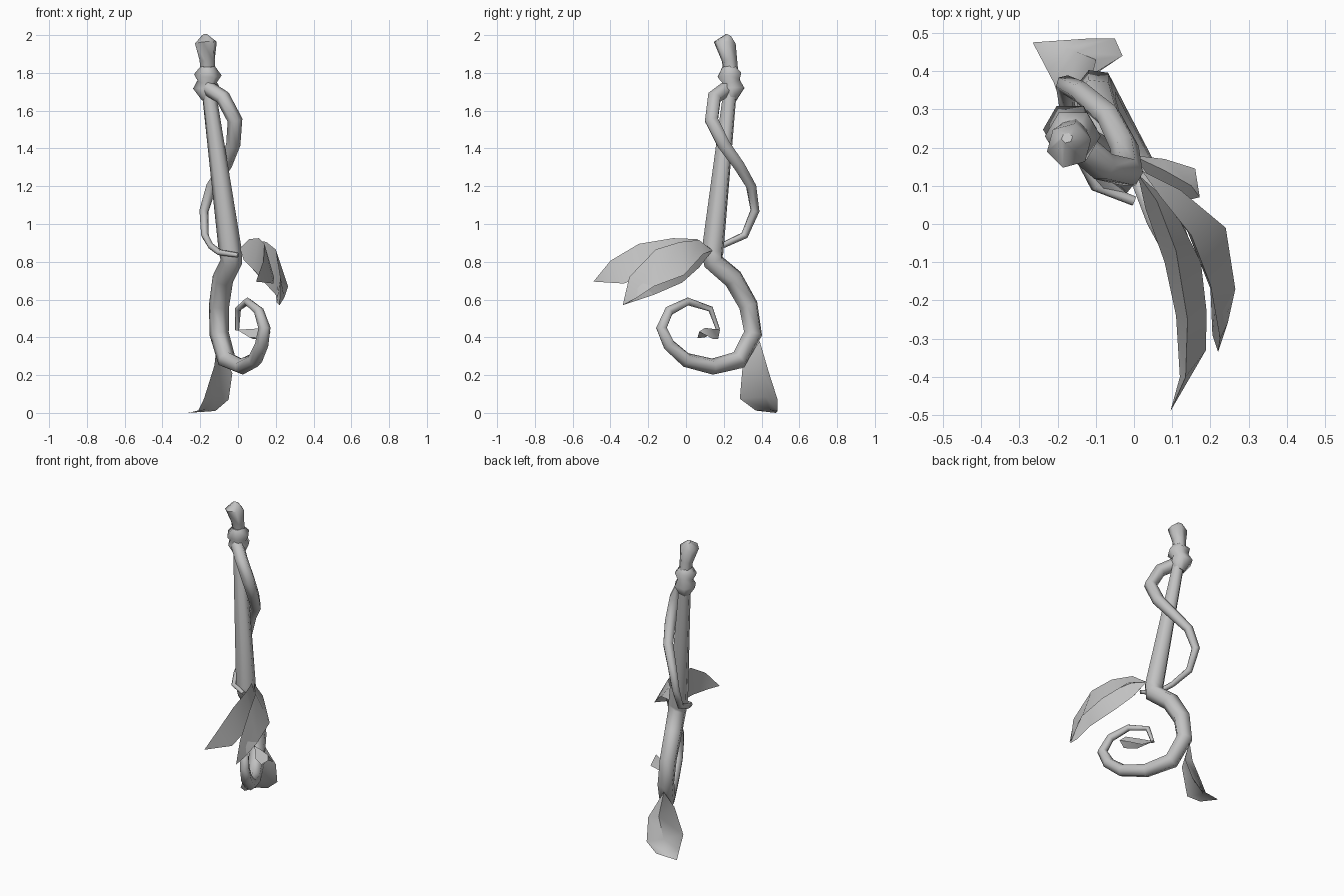
import bpy
import bmesh
import math
from mathutils import Vector

default_cube = bpy.data.objects.get("Cube")
if default_cube:
    bpy.data.objects.remove(default_cube, do_unlink=True)

# One plain grey for the whole ornament
GREY = (0.54, 0.54, 0.54, 1)
grey = bpy.data.materials.new("plain_grey")
grey.use_nodes = True
grey.diffuse_color = GREY
for node in grey.node_tree.nodes:
    if node.type == 'BSDF_PRINCIPLED':
        node.inputs["Base Color"].default_value = GREY


def finish(obj, angle):
    """Select the object alone and smooth its gentle edges."""
    bpy.ops.object.select_all(action='DESELECT')
    obj.select_set(True)
    bpy.context.view_layer.objects.active = obj
    if obj.type == 'CURVE':
        bpy.ops.object.convert(target='MESH')
        obj = bpy.context.view_layer.objects.active
    bpy.ops.object.shade_smooth_by_angle(angle=math.radians(angle))
    return obj


def tube(name, points, resolution=1):
    """Low-poly tapering tube through (x, y, z, radius) points."""
    curve = bpy.data.curves.new(name, 'CURVE')
    curve.dimensions = '3D'
    curve.bevel_depth = 1
    curve.bevel_resolution = resolution
    curve.use_fill_caps = True
    spline = curve.splines.new('POLY')
    spline.points.add(len(points) - 1)
    for target, (x, y, z, radius) in zip(spline.points, points):
        target.co = (x, y, z, 1)
        target.radius = radius
    curve.materials.append(grey)
    obj = bpy.data.objects.new(name, curve)
    bpy.context.collection.objects.link(obj)
    return finish(obj, 65)


def leaf(name, base, rows, tip, thickness):
    """Folded leaf; every row holds its left edge, ridge and right edge."""
    bm = bmesh.new()
    start, end = bm.verts.new(base), bm.verts.new(tip)
    loops = []
    for row in rows:
        left, ridge, right = (Vector(p) for p in row)
        under = ridge.lerp((left + right) / 2, thickness)
        loops.append([bm.verts.new(p) for p in (left, ridge, right, under)])
    for i in range(4):
        j = (i + 1) % 4
        bm.faces.new((start, loops[0][i], loops[0][j]))
        bm.faces.new((end, loops[-1][j], loops[-1][i]))
        for a, b in zip(loops, loops[1:]):
            bm.faces.new((a[i], b[i], b[j], a[j]))
    bmesh.ops.recalc_face_normals(bm, faces=bm.faces)
    mesh = bpy.data.meshes.new(name)
    bm.to_mesh(mesh)
    bm.free()
    mesh.materials.append(grey)
    obj = bpy.data.objects.new(name, mesh)
    bpy.context.collection.objects.link(obj)
    return finish(obj, 65)


# Flared top of the leaning stem
tube("stem_top", [
    (-.175, .225, 2.0, .015), (-.17, .205, 1.96, .06),
    (-.163, .23, 1.87, .042), (-.16, .238, 1.8, .04)])

# Tilted double collar below the flared top
tube("collar", [
    (-.16, .225, 1.835, .038), (-.16, .23, 1.79, .073), (-.163, .24, 1.755, .052),
    (-.167, .247, 1.72, .071), (-.155, .235, 1.66, .036)])

# Shaft widening downward, then winding into a tapering scroll
tube("shaft_and_scroll", [
    (-.157, .235, 1.72, .037), (-.04, .14, .85, .062), (-.035, .145, .8, .058),
    (-.08, .25, .71, .056), (-.1, .33, .57, .054), (-.1, .355, .42, .052),
    (-.06, .28, .28, .05), (.02, .14, .245, .043), (.09, 0, .28, .04),
    (.125, -.09, .36, .036), (.14, -.13, .45, .032), (.11, -.09, .54, .027),
    (.05, .01, .59, .021), (0, .13, .55, .016), (-.005, .17, .44, .011)])

# Thin vine twisting around the shaft
tube("vine", [
    (-.16, .22, 1.72, .04), (-.08, .15, 1.67, .04), (-.016, .135, 1.55, .04),
    (-.025, .2, 1.42, .038), (-.065, .28, 1.31, .034), (-.14, .345, 1.2, .029),
    (-.18, .365, 1.07, .025), (-.175, .31, .94, .021), (-.145, .19, .885, .017),
    (-.1, .1, .85, .016), (0, .06, .835, .013)])

# Two long arching leaves sprouting at the bend
leaf("upper_leaf_outer", (.02, .14, .86), [
    ((.07, .07, .77), (.07, .07, .915), (.12, .09, .84)),
    ((.14, -.02, .69), (.15, -.03, .905), (.24, -.01, .73)),
    ((.2, -.17, .625), (.2, -.16, .865), (.265, -.17, .67)),
    ((.205, -.29, .585), (.225, -.3, .72), (.245, -.26, .61))],
    (.22, -.335, .57), .5)
leaf("upper_leaf_inner", (.01, .13, .87), [
    ((.03, .04, .81), (.06, .06, .92), (.1, .05, .83)),
    ((.08, -.1, .76), (.11, -.07, .925), (.175, -.1, .77)),
    ((.11, -.24, .73), (.14, -.25, .895), (.19, -.23, .72)),
    ((.12, -.4, .7), (.135, -.4, .805), (.188, -.33, .685))],
    (.095, -.49, .695), .5)

# Broad folded leaf hanging behind the scroll
leaf("lower_leaf", (-.11, .39, .38), [
    ((-.03, .44, .21), (-.1, .43, .23), (-.125, .3, .25)),
    ((-.05, .485, .07), (-.15, .45, .1), (-.18, .285, .075)),
    ((-.12, .485, .01), (-.18, .46, .02), (-.21, .37, .012))],
    (-.265, .475, 0), .5)

# Small leaf curled inside the scroll tip
leaf("scroll_leaf", (-.005, .18, .44), [
    ((.08, .17, .39), (.08, .14, .445), (.06, .1, .40)),
    ((.16, .145, .39), (.15, .1, .45), (.13, .06, .395))],
    (.172, .07, .43), .4)
